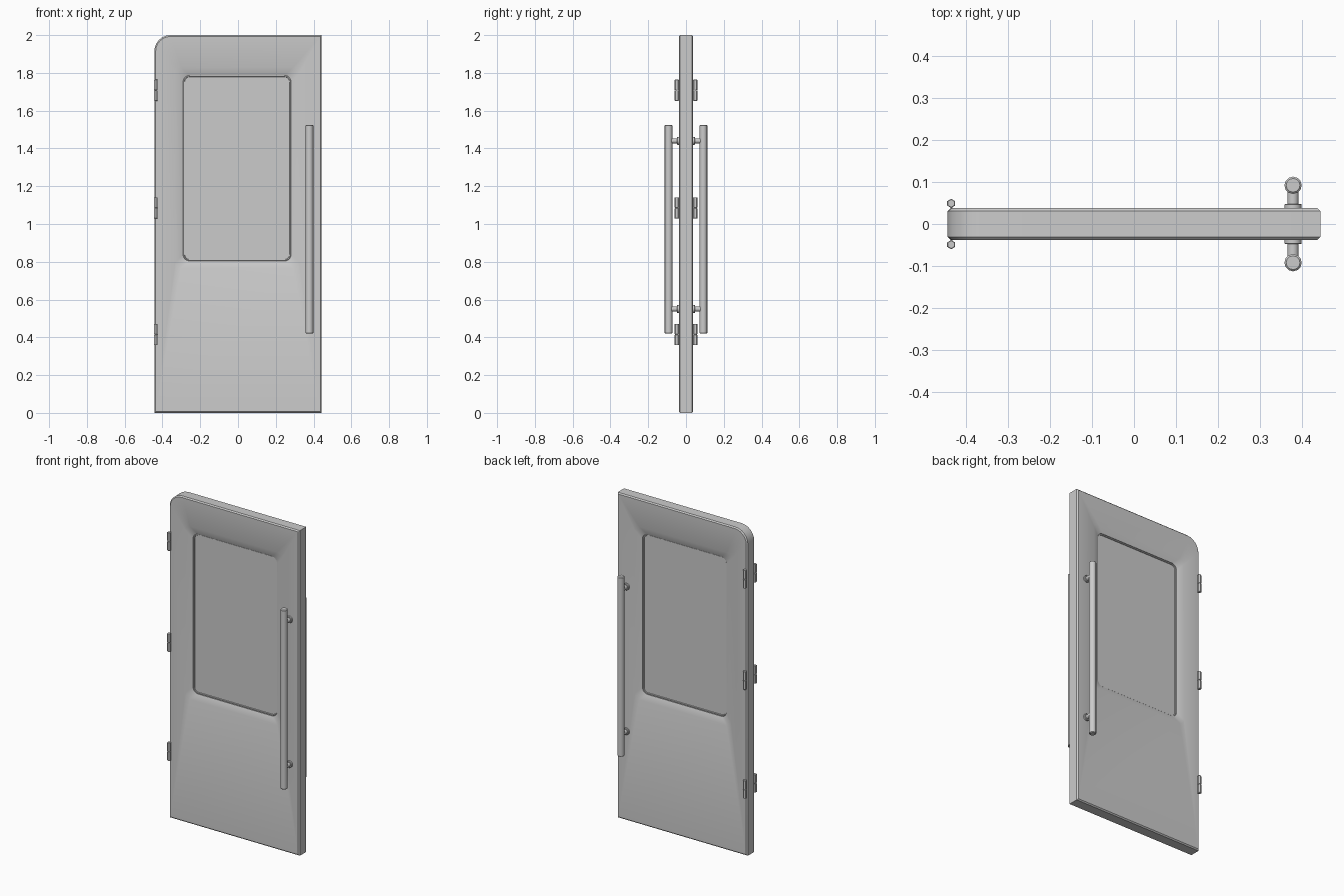
import bpy, bmesh, math
from mathutils import Vector, Matrix

if "Cube" in bpy.data.objects:
    bpy.data.objects.remove(bpy.data.objects["Cube"])

N = 7  # points per rounded corner


def ring(x0, x1, z0, z1, y, radii, inset=0.0):
    """Rounded rectangle in XZ; radii: bottom-right, top-right, top-left, bottom-left."""
    x0, x1, z0, z1 = x0 + inset, x1 - inset, z0 + inset, z1 - inset
    pts = []
    for i, (cx, cz, sx, sz) in enumerate([(x1, z0, -1, 1), (x1, z1, -1, -1),
                                          (x0, z1, 1, -1), (x0, z0, 1, 1)]):
        r = max(radii[i] - inset, 0.0)
        for k in range(N):
            a = math.radians(-90 + 90 * i + 90 * k / (N - 1))
            pts.append(Vector((cx + sx * r + r * math.cos(a), y, cz + sz * r + r * math.sin(a))))
    return pts


def finish(bm, name, angle=30):
    bmesh.ops.remove_doubles(bm, verts=bm.verts, dist=1e-5)
    bmesh.ops.recalc_face_normals(bm, faces=bm.faces)
    me = bpy.data.meshes.new(name)
    bm.to_mesh(me)
    bm.free()
    ob = bpy.data.objects.new(name, me)
    bpy.context.collection.objects.link(ob)
    bpy.ops.object.select_all(action='DESELECT')
    bpy.context.view_layer.objects.active = ob
    ob.select_set(True)
    bpy.ops.object.shade_smooth_by_angle(angle=math.radians(angle))
    return ob


def loft(name, rings, closed):
    """Skin the rings; closed joins last to first, otherwise the ends are capped."""
    bm = bmesh.new()
    loops = [[bm.verts.new(p) for p in r] for r in rings]
    pairs = list(zip(loops, loops[1:])) + ([(loops[-1], loops[0])] if closed else [])
    for a, b in pairs:
        n = len(a)
        for i in range(n):
            j = (i + 1) % n
            bm.faces.new((a[i], a[j], b[j], b[i]))
    if not closed:
        bm.faces.new(loops[0])
        bm.faces.new(loops[-1])
    return finish(bm, name)


def add_rod(bm, p0, p1, r, sides, chamfer=0.0):
    """Cylinder between two points with optional chamfered ends."""
    p0, p1 = Vector(p0), Vector(p1)
    d = p1 - p0
    m = Matrix.Translation((p0 + p1) / 2) @ d.to_track_quat('Z', 'Y').to_matrix().to_4x4()
    res = bmesh.ops.create_cone(bm, cap_ends=True, segments=sides, radius1=r, radius2=r,
                                depth=d.length, matrix=m)
    if chamfer:
        caps = {f for v in res['verts'] for f in v.link_faces if len(f.verts) == sides}
        edges = list({e for f in caps for e in f.edges})
        bmesh.ops.bevel(bm, geom=edges, offset=chamfer, segments=1, affect='EDGES')


# Door panel: slab with one rounded corner and a sloped window recess on both faces
T = 0.0375
door = (-0.443, 0.443, 0.0, 2.0)
door_r = (0, 0, 0.085, 0)
win = (-0.291, 0.281, 0.804, 1.787)
win_r = (0.035,) * 4
recess = (-0.332, 0.322, 0.766, 1.83)
recess_r = (0.03,) * 4
front = [(door, door_r, T - 0.007, 0), (door, door_r, T, 0.007),
         (recess, recess_r, T, 0), (win, win_r, 0.022, 0)]
half = lambda s: [ring(*b, s * y, r, i) for b, r, y, i in front]
loft("door_panel", half(-1) + half(1)[::-1], True)

# Window seal and pane
seal = [(0.0, 0.018), (0.002, 0.020), (0.007, 0.020), (0.009, 0.015)]
loft("window_seal", [ring(*win, -y, win_r, i) for i, y in seal]
     + [ring(*win, y, win_r, i) for i, y in seal[::-1]], True)
loft("window_pane", [ring(*win, s * 0.016, win_r, 0.008) for s in (-1, 1)], False)

# Pull handles with standoffs and round base plates
HX = 0.378
for s, side in ((-1, "front"), (1, "back")):
    bm = bmesh.new()
    add_rod(bm, (HX, s * 0.092, 0.42), (HX, s * 0.092, 1.525), 0.0205, 12, 0.004)
    finish(bm, side + "_handle_bar", 31)
    bm = bmesh.new()
    for z in (0.55, 1.44):
        add_rod(bm, (HX, s * 0.036, z), (HX, s * 0.09, z), 0.0135, 12)
        add_rod(bm, (HX, s * 0.034, z), (HX, s * 0.048, z), 0.0205, 16, 0.002)
    finish(bm, side + "_handle_mounts", 31)

# Hinges: two hexagonal knuckles and a leaf on each face
for i, z in enumerate((0.415, 1.085, 1.708)):
    for s, side in ((-1, "front"), (1, "back")):
        bm = bmesh.new()
        for k in (-1, 1):
            add_rod(bm, (-0.4345, s * 0.049, z + k * 0.001),
                    (-0.4345, s * 0.049, z + k * 0.056), 0.0108, 6, 0.0015)
        m = Matrix.Translation((-0.434, s * 0.04, z)) @ Matrix.Diagonal((0.005, 0.018, 0.108, 1))
        bmesh.ops.create_cube(bm, size=1, matrix=m)
        finish(bm, f"{side}_hinge_{i + 1}")
